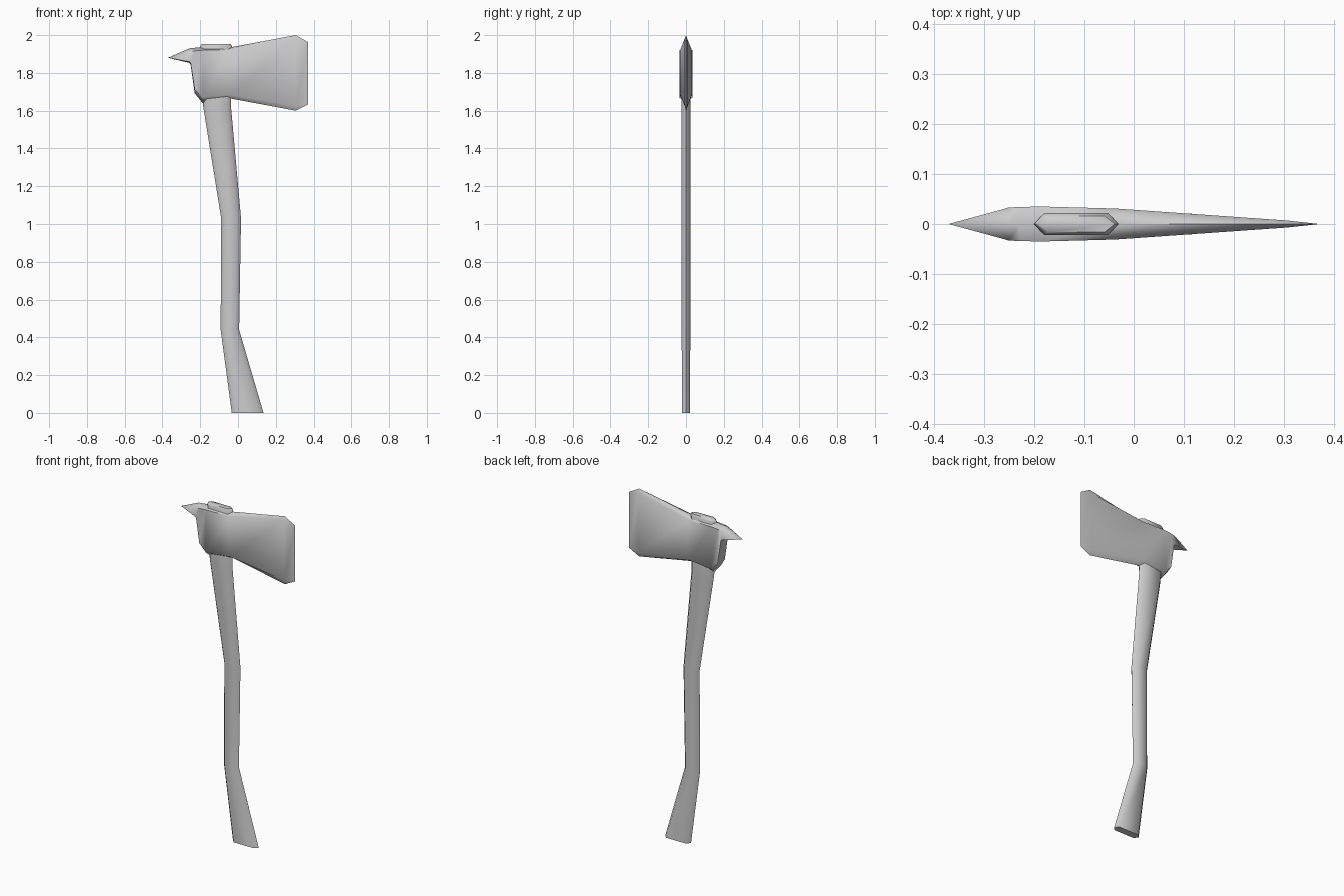
import bpy, bmesh, math

cube = bpy.data.objects.get("Cube")
if cube:
    bpy.data.objects.remove(cube, do_unlink=True)

grey = bpy.data.materials.new("plain grey")
grey.use_nodes = True
colour = (0.6, 0.6, 0.6, 1)
grey.diffuse_color = colour
grey.node_tree.nodes["Principled BSDF"].inputs["Base Color"].default_value = colour


def loft(name, rings, angle):
    """Skin a list of equal-length rings and cap both ends."""
    bm = bmesh.new()
    loops = [[bm.verts.new(p) for p in ring] for ring in rings]
    for a, b in zip(loops, loops[1:]):
        for i in range(len(a)):
            j = (i + 1) % len(a)
            bm.faces.new((a[i], a[j], b[j], b[i]))
    bm.faces.new(loops[0])
    bm.faces.new(loops[-1])
    bmesh.ops.remove_doubles(bm, verts=bm.verts, dist=0.0005)
    bmesh.ops.recalc_face_normals(bm, faces=bm.faces)
    mesh = bpy.data.meshes.new(name)
    bm.to_mesh(mesh)
    bm.free()
    mesh.materials.append(grey)
    obj = bpy.data.objects.new(name, mesh)
    bpy.context.collection.objects.link(obj)
    bpy.ops.object.select_all(action='DESELECT')
    obj.select_set(True)
    bpy.context.view_layer.objects.active = obj
    bpy.ops.object.shade_smooth_by_angle(angle=math.radians(angle))
    return obj


def handle_ring(z, x0, x1, t):
    """Flattened hexagon, pointed at front and rear of the grip."""
    e = 0.02
    return [(x0, 0, z), (x0 + e, -t, z), (x1 - e, -t, z),
            (x1, 0, z), (x1 - e, t, z), (x0 + e, t, z)]


def head_ring(x, top, bottom, t, b_top, b_bottom):
    """Upright hexagon with ridges along the top and bottom."""
    return [(x, 0, top), (x, t, top - b_top), (x, t, bottom + b_bottom),
            (x, 0, bottom), (x, -t, bottom + b_bottom), (x, -t, top - b_top)]


# Bent handle: flared foot, straight grip, raked neck, small top stub
loft("handle", [handle_ring(*s) for s in (
    (0.0, -0.033, 0.135, 0.021),
    (0.44, -0.092, 0.006, 0.023),
    (1.03, -0.089, 0.016, 0.024),
    (1.62, -0.184, -0.037, 0.024),
    (1.94, -0.200, -0.031, 0.022),
    (1.953, -0.192, -0.038, 0.016))], 60)

# Axe head: spike, poll, eye and tapering blade
loft("axe_head", [head_ring(*s) for s in (
    (-0.371, 1.880, 1.880, 0.0, 0, 0),
    (-0.257, 1.930, 1.853, 0.031, 0.018, 0.006),
    (-0.251, 1.931, 1.845, 0.033, 0.018, 0.01),
    (-0.229, 1.933, 1.692, 0.034, 0.016, 0.02),
    (-0.187, 1.936, 1.640, 0.035, 0.016, 0.03),
    (-0.037, 1.936, 1.664, 0.031, 0.016, 0.02),
    (0.306, 2.0, 1.600, 0.007, 0.02, 0.025),
    (0.371, 1.963, 1.633, 0.0, 0, 0))], 60)
